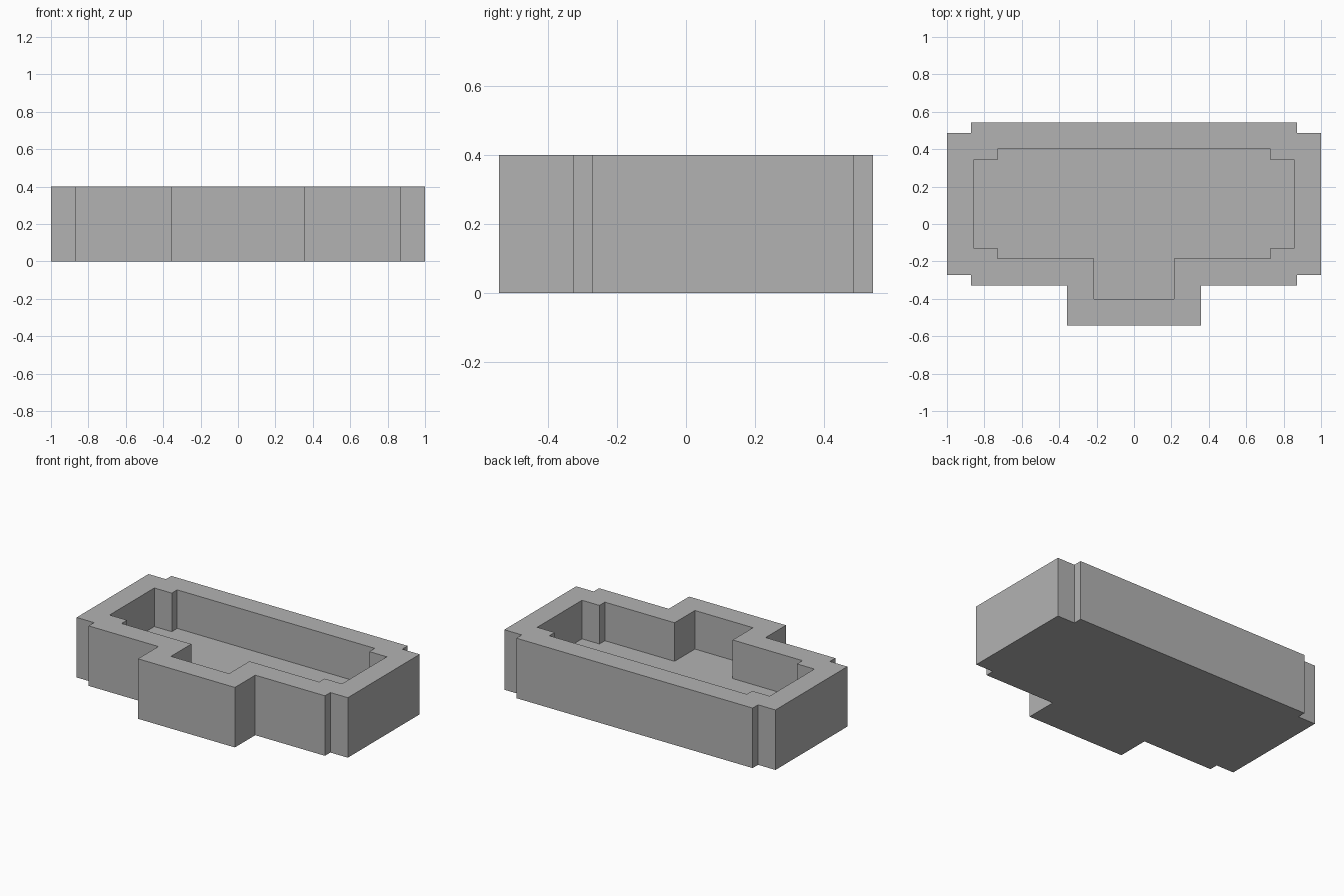
import bpy
import bmesh

# Remove the default cube
cube = bpy.data.objects.get("Cube")
if cube:
    bpy.data.objects.remove(cube, do_unlink=True)

UNIT = 1 / 7      # wall and floor thickness
HEIGHT = 2.8 * UNIT

# Right half of the outer outline, in wall thicknesses, from front to back
HALF_OUTLINE = [(2.5, -3.8), (2.5, -2.3), (6.1, -2.3), (6.1, -1.9),
                (7, -1.9), (7, 3.4), (6.1, 3.4), (6.1, 3.8)]


def outline(inset):
    """Mirrored counter-clockwise outline, moved inward by inset."""
    half = []
    for x, y in HALF_OUTLINE:
        shift = inset if y < 0 else -inset
        half.append((x - inset, y + shift))
    full = half + [(-x, y) for x, y in reversed(half)]
    return [(x * UNIT, y * UNIT) for x, y in full]


def ring(bm, inset, z):
    return [bm.verts.new((x, y, z)) for x, y in outline(inset)]


def bridge(bm, a, b):
    for i in range(len(a)):
        j = (i + 1) % len(a)
        bm.faces.new((a[i], a[j], b[j], b[i]))


def make_material(name, colour):
    mat = bpy.data.materials.new(name)
    mat.use_nodes = True
    mat.diffuse_color = colour
    for node in mat.node_tree.nodes:
        if node.type == 'BSDF_PRINCIPLED':
            node.inputs["Base Color"].default_value = colour
    return mat


# Open basin: underside, outer walls, rim, inner walls and floor
bm = bmesh.new()
rings = [ring(bm, 0, 0), ring(bm, 0, HEIGHT), ring(bm, 1, HEIGHT), ring(bm, 1, UNIT)]
for lower, upper in zip(rings, rings[1:]):
    bridge(bm, lower, upper)
bm.faces.new(list(reversed(rings[0])))
bm.faces.new(rings[-1])
bmesh.ops.recalc_face_normals(bm, faces=bm.faces)

mesh = bpy.data.meshes.new("basin")
bm.to_mesh(mesh)
bm.free()
basin = bpy.data.objects.new("basin", mesh)
bpy.context.collection.objects.link(basin)
mesh.materials.append(make_material("plain grey", (0.45, 0.45, 0.45, 1)))
